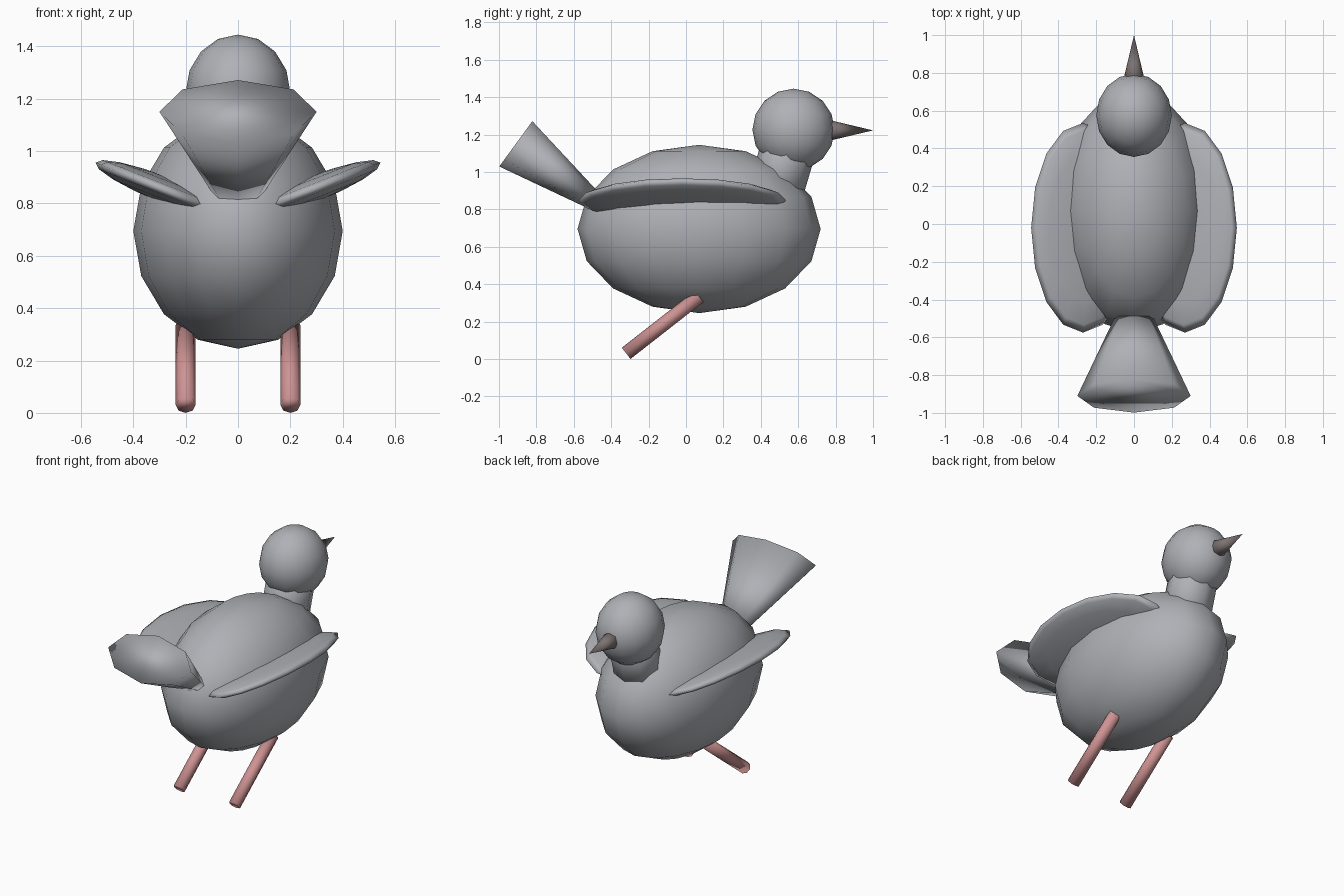
import bpy, bmesh, math
from mathutils import Matrix, Vector

cube = bpy.data.objects.get("Cube")
if cube:
    bpy.data.objects.remove(cube, do_unlink=True)


def material(name, rgb):
    mat = bpy.data.materials.new(name)
    mat.use_nodes = True
    mat.diffuse_color = (*rgb, 1)
    for node in mat.node_tree.nodes:
        if node.type == 'BSDF_PRINCIPLED':
            node.inputs["Base Color"].default_value = (*rgb, 1)
    return mat


grey = material("feather grey", (0.43, 0.44, 0.47))
brown = material("beak brown", (0.2, 0.17, 0.165))
pink = material("leg pink", (0.62, 0.29, 0.29))


def finish(name, bm, mat):
    bmesh.ops.remove_doubles(bm, verts=bm.verts, dist=0.0001)
    bmesh.ops.recalc_face_normals(bm, faces=bm.faces)
    for face in bm.faces:
        face.smooth = True
    mesh = bpy.data.meshes.new(name)
    bm.to_mesh(mesh)
    bm.free()
    mesh.materials.append(mat)
    obj = bpy.data.objects.new(name, mesh)
    bpy.context.collection.objects.link(obj)
    return obj


def ellipsoid(name, centre, radii, mat, roll=0):
    """Scaled sphere, rolled about the body's length."""
    bm = bmesh.new()
    place = (Matrix.Translation(centre) @ Matrix.Rotation(roll, 4, 'Y')
             @ Matrix.Diagonal((*radii, 1)))
    bmesh.ops.create_uvsphere(bm, u_segments=16, v_segments=8, radius=1, matrix=place)
    return finish(name, bm, mat)


def tube(name, start, end, r_start, r_end, mat, widen=1):
    """Eight-sided cone or cylinder between two points, widened along x."""
    a, b = Vector(start), Vector(end)
    axis = b - a
    tilt = math.atan2(-axis.y, axis.z)
    place = (Matrix.Translation((a + b) / 2) @ Matrix.Rotation(tilt, 4, 'X')
             @ Matrix.Diagonal((widen, 1, 1, 1)))
    bm = bmesh.new()
    bmesh.ops.create_cone(bm, cap_ends=True, segments=8, radius1=r_start,
                          radius2=r_end, depth=axis.length, matrix=place)
    return finish(name, bm, mat)


# Body, neck and head
ellipsoid("body", (0, 0.07, 0.695), (0.4, 0.65, 0.45), grey)
tube("neck", (0, 0.46, 0.83), (0, 0.575, 1.22), 0.148, 0.148, grey)
ellipsoid("head", (0, 0.575, 1.225), (0.2, 0.22, 0.22), grey)
tube("beak", (0, 0.7, 1.222), (0, 1.0, 1.222), 0.071, 0, brown)

# Flattened fan tail, with its point inside the body
tube("tail", (0, -0.28, 0.69), (0, -0.91, 1.15), 0, 0.15, grey, widen=2)

# Wings and legs on both sides
for side, label in ((1, "left"), (-1, "right")):
    ellipsoid(label + "_wing", (side * 0.27, -0.02, 0.848), (0.295, 0.555, 0.05),
              grey, roll=-side * math.radians(21.5))
    tube(label + "_leg", (side * 0.2, 0.07, 0.335), (side * 0.2, -0.32, 0.03),
         0.038, 0.038, pink)
